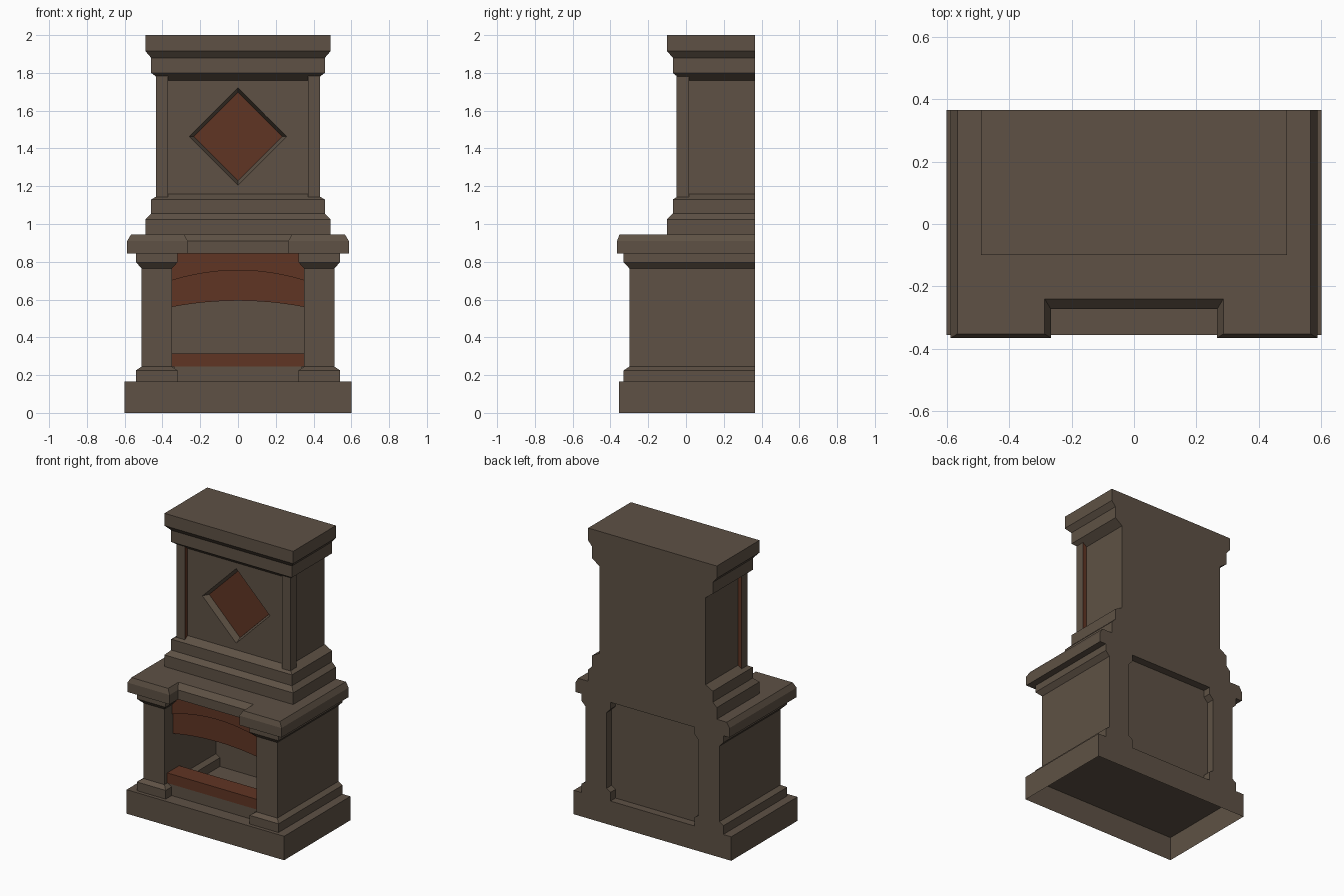
import bpy, bmesh, math
from mathutils import Matrix

if "Cube" in bpy.data.objects:
    bpy.data.objects.remove(bpy.data.objects["Cube"])


def material(name, rgb):
    m = bpy.data.materials.new(name)
    m.diffuse_color = (*rgb, 1)
    m.use_nodes = True
    m.node_tree.nodes["Principled BSDF"].inputs["Base Color"].default_value = m.diffuse_color
    return m


STONE = material("brown_stone", (0.112, 0.083, 0.059))
BRICK = material("red_brick", (0.118, 0.035, 0.017))
BACK = 0.365


def finish(name, bm, mats):
    bmesh.ops.recalc_face_normals(bm, faces=bm.faces)
    me = bpy.data.meshes.new(name)
    bm.to_mesh(me)
    bm.free()
    for m in mats:
        me.materials.append(m)
    ob = bpy.data.objects.new(name, me)
    bpy.context.collection.objects.link(ob)
    return ob


def loft(name, loops, mats, bottom=True, rule=None):
    """Join equal-length point loops with quads and cap the ends."""
    bm = bmesh.new()
    rings = [[bm.verts.new(p) for p in loop] for loop in loops]
    n = len(rings[0])
    for a, b in zip(rings, rings[1:]):
        for i in range(n):
            j = (i + 1) % n
            bm.faces.new((a[i], a[j], b[j], b[i]))
    bm.faces.new(rings[-1])
    if bottom:
        bm.faces.new(rings[0])
    bmesh.ops.recalc_face_normals(bm, faces=bm.faces)
    if rule:
        for f in bm.faces:
            f.material_index = rule(f.normal)
    return finish(name, bm, mats)


def rect(x0, x1, y0, y1, z):
    return [(x0, y0, z), (x1, y0, z), (x1, y1, z), (x0, y1, z)]


def box(name, x0, x1, y0, y1, z0, z1, mat, **kw):
    return loft(name, [rect(x0, x1, y0, y1, z0), rect(x0, x1, y0, y1, z1)], [mat], **kw)


# Base, open underneath
base = box("base", -0.6, 0.6, -0.355, BACK, 0, 0.165, STONE, bottom=False)

# Lower pillars with plinth and capital, running front to back
pillar = [(0, 0.165), (0, 0.225), (0.03, 0.245), (0.03, 0.765), (0, 0.797), (0, 0.845)]
for side, s in (("left", -1), ("right", 1)):
    loft(side + "_pillar",
         [rect(s * (0.32 + d), s * (0.54 - d), -0.33 + d, BACK, z) for d, z in pillar], [STONE])

# Firebox back, hearth kerb and brick bar
box("firebox_back", -0.36, 0.36, 0.26, 0.31, 0.165, 0.845, STONE)
box("hearth_kerb", -0.34, 0.34, -0.265, -0.14, 0.165, 0.245, STONE)
box("hearth_brick_bar", -0.36, 0.36, -0.27, -0.14, 0.245, 0.315, BRICK)


# Brick lintel and arch
def arch(name, y0, y1, z_side, z_mid, z_top):
    w, n = 0.355, 12
    pts = []
    for i in range(n + 1):
        t = 2 * i / n - 1
        pts.append((w * t, z_mid - (z_mid - z_side) * t * t))
    pts += [(w, z_top), (-w, z_top)]
    loft(name, [[(x, y, z) for x, z in pts] for y in (y0, y1)], [BRICK])


arch("brick_lintel", -0.22, -0.12, 0.70, 0.755, 0.845)
arch("brick_arch", -0.205, -0.125, 0.56, 0.594, 0.84)


# Mantel shelf with notched front and chamfered top
def shelf(x, y, nx, ny, z):
    half = [(x, BACK), (x, y), (nx, y), (nx, ny)]
    return [(-a, b, z) for a, b in half] + [(a, b, z) for a, b in reversed(half)]


loft("mantel_shelf", [shelf(0.587, -0.365, 0.266, -0.273, 0.845),
                      shelf(0.587, -0.365, 0.266, -0.273, 0.91),
                      shelf(0.566, -0.352, 0.286, -0.24, 0.945)], [STONE])

# Chimney breast with stepped foot and cornice
steps = [(0.49, 0.945), (0.49, 1.025), (0.46, 1.055), (0.46, 1.13), (0.405, 1.16),
         (0.405, 1.76), (0.46, 1.80), (0.46, 1.88), (0.49, 1.915), (0.49, 2.0)]
chimney = loft("chimney_breast", [rect(-x, x, 0.39 - x, BACK, z) if x > 0.41
                                  else rect(-x, x, -0.02, BACK, z) for x, z in steps], [STONE])

# Diamond recess cut with sloping sides
PANEL, DEPTH, R_OUT, R_IN, ZC = -0.02, 0.045, 0.257, 0.235, 1.463


def diamond(r, y):
    return [(r * math.sin(a), y, ZC + r * math.cos(a))
            for a in (i * math.pi / 2 for i in range(4))]


k = (R_OUT - R_IN) / DEPTH
cutter = loft("diamond_cutter", [diamond(R_OUT + 0.02 * k, PANEL - 0.02),
                                 diamond(R_IN, PANEL + DEPTH)], [STONE])
cutter.hide_render = True
mod = chimney.modifiers.new("diamond_recess", 'BOOLEAN')
mod.operation = 'DIFFERENCE'
mod.solver = 'EXACT'
mod.object = cutter
bpy.context.view_layer.objects.active = chimney
bpy.ops.object.modifier_apply(modifier=mod.name)
bpy.data.objects.remove(cutter, do_unlink=True)

# Brick diamond at the bottom of the recess
loft("brick_diamond", [diamond(R_IN, PANEL + DEPTH - 0.003),
                       diamond(R_IN, PANEL + DEPTH + 0.003)], [BRICK])

# Corner strips, brick coloured on the inner and rear faces
for side, s in (("left", -1), ("right", 1)):
    loft(side + "_corner_strip",
         [rect(s * 0.37, s * 0.435, -0.05, 0.015, z) for z in (1.13, 1.79)],
         [STONE, BRICK], rule=lambda n, s=s: int(n.y > 0.5 or n.x * s < -0.5))
